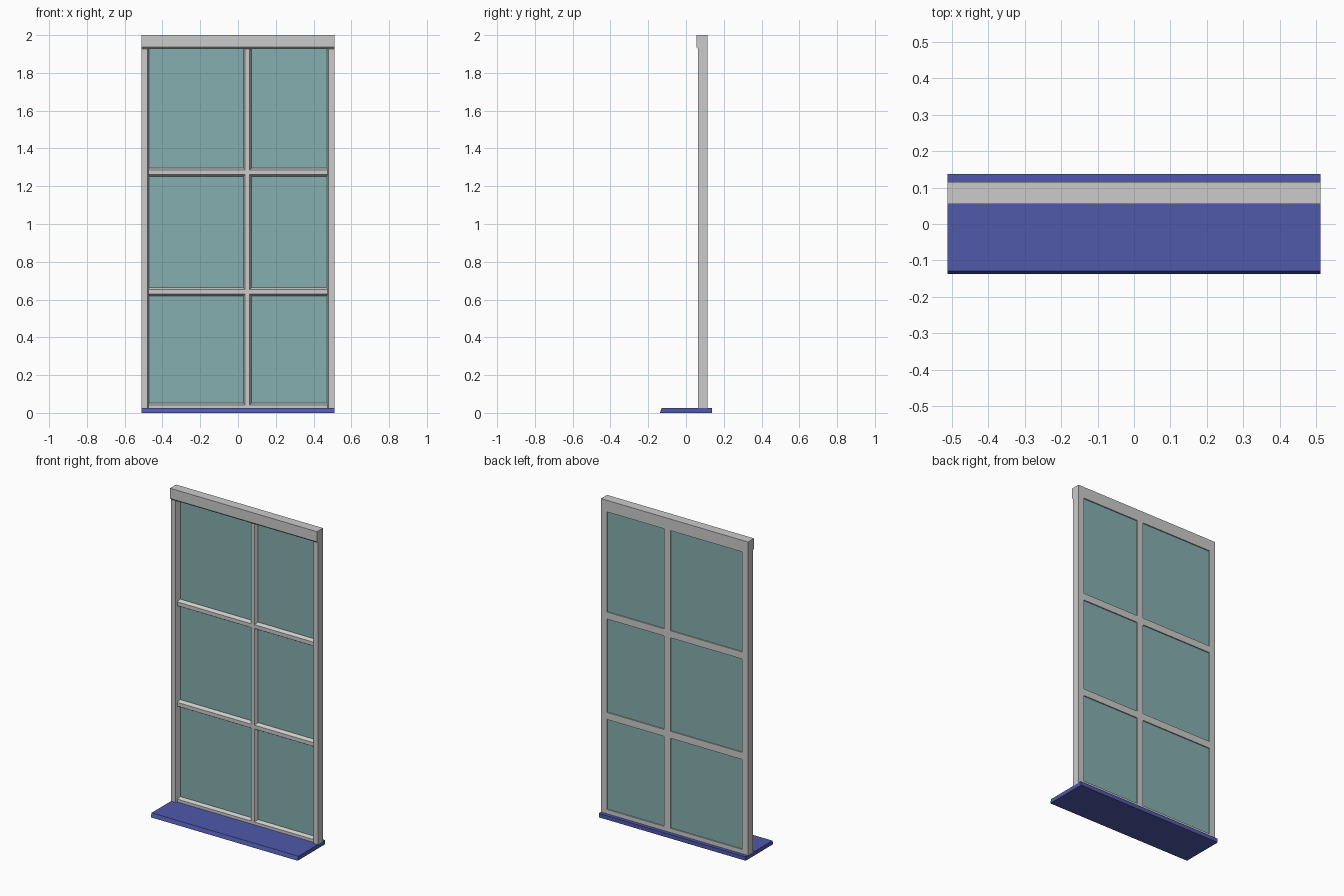
import bpy, bmesh

if "Cube" in bpy.data.objects:
    bpy.data.objects.remove(bpy.data.objects["Cube"])

W, BACK, FRONT = 0.512, 0.115, 0.064      # half width, rear and front of frame
GLASS_F, GLASS_B = 0.098, 0.108           # glass faces
BAR_F = 0.075                             # front of the glazing bars


def material(name, color):
    m = bpy.data.materials.new(name)
    m.diffuse_color = color
    m.use_nodes = True
    m.node_tree.nodes["Principled BSDF"].inputs["Base Color"].default_value = m.diffuse_color
    return m


def prism(name, profile, axis, a, b, mat=None):
    """Extrude a closed profile: (y, z) points along x, or (x, y) points along z."""
    bm = bmesh.new()
    place = (lambda p, t: (t, *p)) if axis == 'X' else (lambda p, t: (*p, t))
    lo, hi = ([bm.verts.new(place(p, t)) for p in profile] for t in (a, b))
    bm.faces.new(lo)
    bm.faces.new(hi)
    n = len(profile)
    for i in range(n):
        j = (i + 1) % n
        bm.faces.new((lo[i], lo[j], hi[j], hi[i]))
    bmesh.ops.recalc_face_normals(bm, faces=bm.faces)
    me = bpy.data.meshes.new(name)
    bm.to_mesh(me)
    bm.free()
    ob = bpy.data.objects.new(name, me)
    bpy.context.collection.objects.link(ob)
    if mat:
        me.materials.append(mat)
    return ob


def bar_profile(c, half, chamfer=0.01):
    """Glazing bar section as (across, depth) points, chamfered at the front."""
    return [(c - half, BACK), (c - half, GLASS_F - 0.006), (c - half + chamfer, BAR_F),
            (c + half - chamfer, BAR_F), (c + half, GLASS_F - 0.006), (c + half, BACK)]


def swap(pts):
    return [(y, x) for x, y in pts]


blue = material("sill_blue", (0.08, 0.10, 0.40, 1))
teal = material("glass_teal", (0.24, 0.43, 0.43, 1))

# Sill with a slanted front edge
prism("sill", [(-0.137, 0), (0.137, 0), (0.137, 0.025), (-0.129, 0.025), (-0.137, 0.003)],
      'X', -W, W, blue)

# Side stiles, mirrored
for s, side in ((-1, "left"), (1, "right")):
    prism(side + "_stile", [(s * W, FRONT), (s * W, BACK), (s * 0.47, BACK),
                            (s * 0.47, GLASS_F - 0.006), (s * 0.48, FRONT)],
          'Z', 0.025, 1.93)

# Head rail, stepped forward over the stiles
prism("head_rail", [(0.055, 2.0), (BACK, 2.0), (BACK, 1.927), (FRONT, 1.927), (0.055, 1.936)],
      'X', -W, W)

# Bottom rail with a sloped upper edge
prism("bottom_rail", [(BAR_F, 0.025), (BACK, 0.025), (BACK, 0.052),
                      (GLASS_F - 0.006, 0.052), (BAR_F, 0.043)], 'X', -0.475, 0.475)

# Glazing bars
rows = (0.641, 1.274)
for i, z in enumerate(rows):
    prism(f"horizontal_bar_{i + 1}", swap(bar_profile(z, 0.022)), 'X', -0.475, 0.475)
prism("vertical_bar", bar_profile(0.05, 0.022), 'Z', 0.03, 1.93)

# Six glass panes, their edges seated in the frame
z_edges = (0.045, *rows, 1.935)
x_edges = (-0.475, 0.05, 0.475)
for r in range(3):
    for c in range(2):
        x0, x1 = x_edges[c], x_edges[c + 1]
        prism(f"glass_pane_{r + 1}_{c + 1}",
              [(x0, GLASS_F), (x1, GLASS_F), (x1, GLASS_B), (x0, GLASS_B)],
              'Z', z_edges[r], z_edges[r + 1], teal)
